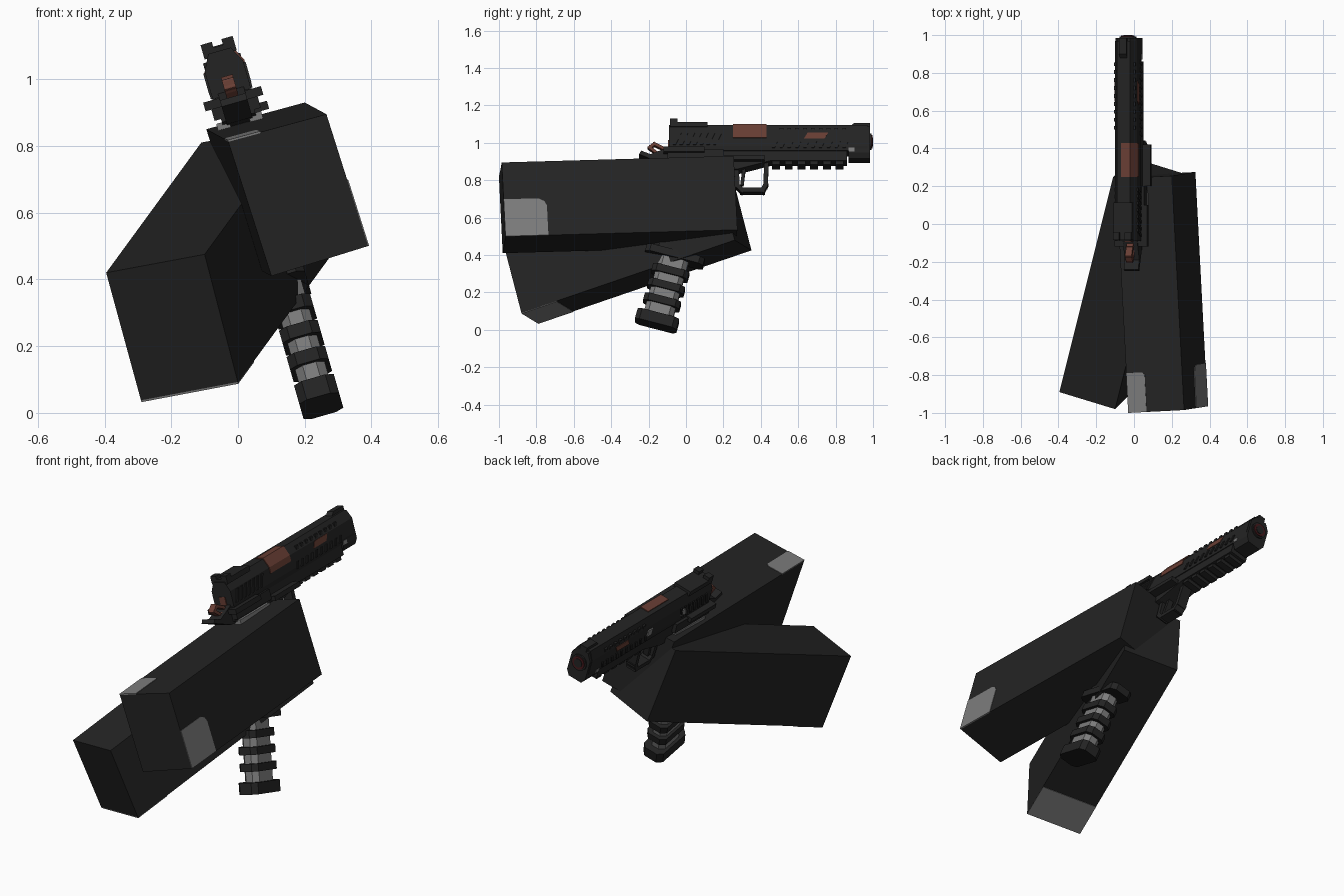
import bpy, bmesh, math
from mathutils import Matrix, Vector

cube = bpy.data.objects.get("Cube")
if cube:
    bpy.data.objects.remove(cube, do_unlink=True)


def material(name, rgb):
    m = bpy.data.materials.new(name)
    m.use_nodes = True
    m.diffuse_color = (*rgb, 1)
    m.node_tree.nodes["Principled BSDF"].inputs["Base Color"].default_value = (*rgb, 1)
    return m


BLACK = material("matte black", (0.017, 0.017, 0.017))
GREY = material("worn grey", (0.2, 0.2, 0.2))
RUST = material("copper brown", (0.14, 0.048, 0.034))
RED = material("dark red", (0.06, 0.01, 0.012))

# The pistol is rolled sideways; the grip is also raked back
GUN = Matrix.Translation((0.25, 0, 0.02)) @ Matrix.Rotation(math.radians(-16), 4, 'Y')
GRIP = GUN @ Matrix.Translation((0, -0.155, 0.03)) @ Matrix.Rotation(math.radians(-15), 4, 'X')


def solid(name, start, offset, mat, frame=Matrix()):
    """Sweep a polygon along an offset vector."""
    bm = bmesh.new()
    offset = Vector(offset)
    a = [bm.verts.new(Vector(p)) for p in start]
    b = [bm.verts.new(Vector(p) + offset) for p in start]
    bm.faces.new(a)
    bm.faces.new(b)
    for i in range(len(a)):
        j = (i + 1) % len(a)
        bm.faces.new((a[i], a[j], b[j], b[i]))
    bmesh.ops.recalc_face_normals(bm, faces=bm.faces)
    bm.transform(frame)
    mesh = bpy.data.meshes.new(name)
    bm.to_mesh(mesh)
    bm.free()
    mesh.materials.append(mat)
    ob = bpy.data.objects.new(name, mesh)
    bpy.context.collection.objects.link(ob)
    return ob


def side(name, pts, x0, x1, mat=BLACK):
    """Gun part from a side outline (y, height)."""
    return solid(name, [(x0, y, w) for y, w in pts], (x1 - x0, 0, 0), mat, GUN)


def section(name, pts, y0, y1, mat=BLACK):
    """Gun part from a cross-section (x, height)."""
    return solid(name, [(x, y0, w) for x, w in pts], (0, y1 - y0, 0), mat, GUN)


def box(name, x, y, w, mat=BLACK):
    return side(name, [(y[0], w[0]), (y[1], w[0]), (y[1], w[1]), (y[0], w[1])], x[0], x[1], mat)


def slant(y, w0, w1, width, lean):
    return [(y, w0), (y + width, w0), (y + width + lean, w1), (y + lean, w1)]


def bar(name, p, q, t, hx, mat=BLACK):
    """Straight bar between two side-plane points."""
    p, q = Vector(p), Vector(q)
    d = (q - p).normalized() * t
    n = Vector((-d.y, d.x))
    return side(name, [p - d + n, q + d + n, q + d - n, p - d - n], -hx, hx, mat)


def octagon(name, hx, hy, t0, t1, mat, cut=0.025):
    pts = [(-hx, cut - hy), (cut - hx, -hy), (hx - cut, -hy), (hx, cut - hy),
           (hx, hy - cut), (hx - cut, hy), (cut - hx, hy), (-hx, hy - cut)]
    return solid(name, [(x, y, t0) for x, y in pts], (0, 0, t1 - t0), mat, GRIP)


# Two big sleeve blocks: front end outline swept along the arm
left_end = [Vector(p) for p in ((-0.03, -1, 0.815), (0.265, -0.985, 0.895),
                                (0.39, -0.965, 0.5), (0.1, -0.98, 0.41))]
left_dir = Vector((-0.065, 1.24, 0.035))
right_end = [Vector(p) for p in ((-0.395, -0.89, 0.42), (-0.1, -0.98, 0.475),
                                 (0, -0.88, 0.09), (-0.29, -0.79, 0.035))]
right_dir = Vector((0.285, 1.14, 0.39))
solid("left_sleeve", left_end, left_dir, BLACK)
solid("right_sleeve", right_end, right_dir, BLACK)


def patch(name, origin, u, v, pts):
    """Thin plate lying on a block face."""
    n = u.cross(v).normalized() * 0.003
    solid(name, [origin + u * a + v * b - n for a, b in pts], n * 2, GREY)


rounded = [(0, 0), (0.185, 0), (0.185, 0.4), (0.175, 0.46), (0.15, 0.5), (0, 0.5)]
patch("left_sleeve_side_patch", left_end[2], left_dir, left_end[1] - left_end[2], rounded)
patch("left_sleeve_top_patch", left_end[0], left_dir, left_end[1] - left_end[0],
      [(0, 0), (0.17, 0), (0.17, 0.28), (0.16, 0.33), (0, 0.33)])
patch("right_sleeve_bottom_patch", right_end[3], right_dir, right_end[2] - right_end[3],
      [(0, 0), (0.165, 0), (0.165, 1), (0, 1)])

# Slide and frame
section("slide", [(-0.056, 0.96), (0.056, 0.96), (0.06, 0.985), (0.06, 1.06), (0.035, 1.108),
                  (-0.035, 1.108), (-0.06, 1.06), (-0.06, 0.985)], -0.09, 0.97)
section("slide_nose", [(-0.04, 0.92), (0.04, 0.92), (0.058, 0.95), (0.058, 1.06),
                       (0.034, 1.1), (-0.034, 1.1), (-0.058, 1.06), (-0.058, 0.95)], 0.87, 0.985)
side("frame", [(-0.1, 0.975), (-0.1, 0.9), (0.0, 0.86), (0.28, 0.86), (0.45, 0.905),
               (0.86, 0.905), (0.86, 0.975)], -0.052, 0.052)
side("beavertail", [(-0.24, 0.965), (-0.25, 0.945), (-0.12, 0.89), (0.05, 0.88),
                    (0.05, 0.97), (-0.09, 0.985), (-0.19, 0.945)], -0.04, 0.04)
for i in range(6):
    y = 0.46 + i * 0.068
    box("rail_tooth", (-0.045, 0.045), (y, y + 0.042), (0.885, 0.91))

# Slide serrations, windows and small plates on both flanks
for s in (-1, 1):
    for i in range(7):
        side("rear_serration", slant(-0.07 + i * 0.036, 0.99, 1.055, 0.015, 0.03), s * 0.058, s * 0.066)
    for i in range(10):
        side("front_serration", slant(0.46 + i * 0.042, 0.975, 1.01, 0.015, 0.015), s * 0.058, s * 0.065)
    for i in range(9):
        y = 0.5 + i * 0.042
        box("top_tooth", (s * 0.045, s * 0.058), (y, y + 0.02), (1.06, 1.085))
    side("barrel_window", slant(0.63, 1.025, 1.058, 0.11, 0.02), s * 0.058, s * 0.063, RUST)
    box("safety_lever", (s * 0.04, s * 0.09), (-0.12, 0.1), (0.945, 0.972))
    box("lever_stem", (s * 0.04, s * 0.072), (-0.1, 0.2), (0.91, 0.965))
    box("grip_panel", (s * 0.03, s * 0.07), (-0.08, 0.18), (0.8, 0.9), GREY)
    box("nose_plate", (s * 0.054, s * 0.061), (0.87, 0.9), (0.955, 0.975), GREY)
for y in (0.13, 0.43):
    box("flank_plate", (-0.066, -0.059), (y, y + 0.04), (1.0, 1.04), GREY)
box("thumb_shelf", (0.04, 0.095), (0.2, 0.42), (0.9, 0.925))

# Ejection port: a bent plate over the side, chamfer and top
section("ejection_port", [(0.058, 1.03), (0.064, 1.03), (0.064, 1.062), (0.038, 1.113),
                          (-0.012, 1.113), (-0.012, 1.105), (0.034, 1.105), (0.058, 1.06)],
        0.25, 0.43, RUST)

# Muzzle: barrel tube with red ring and dark bore
for name, r, y0, y1, mat in (("barrel", 0.045, 0.95, 0.992, BLACK),
                             ("muzzle_ring", 0.036, 0.96, 0.997, RED),
                             ("bore", 0.024, 0.96, 1.0, BLACK)):
    circle = [(r * math.cos(math.tau * i / 16), 1.025 + r * math.sin(math.tau * i / 16)) for i in range(16)]
    section(name, circle, y0, y1, mat)

# Sights
box("rear_sight_base", (-0.05, 0.05), (-0.085, 0.115), (1.095, 1.122))
for s in (-1, 1):
    box("rear_sight_post", (s * 0.015, s * 0.05), (-0.085, -0.045), (1.11, 1.14))
side("front_sight", [(0.87, 1.1), (0.985, 1.1), (0.985, 1.125), (0.9, 1.125)], -0.02, 0.02)

# Hammer with an open loop, and the rear plate
loop = [(-0.1, 0.965), (-0.15, 0.955), (-0.195, 0.99), (-0.17, 1.01), (-0.12, 0.985)]
for p, q in zip(loop, loop[1:] + loop[:1]):
    bar("hammer", p, q, 0.008, 0.018, RUST)
box("firing_plate", (-0.018, 0.018), (-0.095, -0.088), (0.985, 1.03), RUST)

# Trigger guard and trigger
guard = [(0.27, 0.88), (0.275, 0.775), (0.3, 0.75), (0.41, 0.75), (0.425, 0.78), (0.43, 0.89)]
for p, q in zip(guard, guard[1:]):
    bar("trigger_guard", p, q, 0.012, 0.028)
bar("trigger", (0.31, 0.87), (0.3, 0.79), 0.009, 0.015)

# Raked grip with black bands around a grey core
octagon("grip_core", 0.046, 0.08, 0, 0.4, GREY)
octagon("upper_grip", 0.05, 0.12, 0.38, 0.87, BLACK)
octagon("magazine_base", 0.062, 0.115, -0.03, 0.03, BLACK)
for t in (0.105, 0.19, 0.275):
    octagon("grip_band", 0.06, 0.1, t - 0.02, t + 0.02, BLACK)
octagon("grip_collar", 0.064, 0.16, 0.35, 0.39, BLACK)
